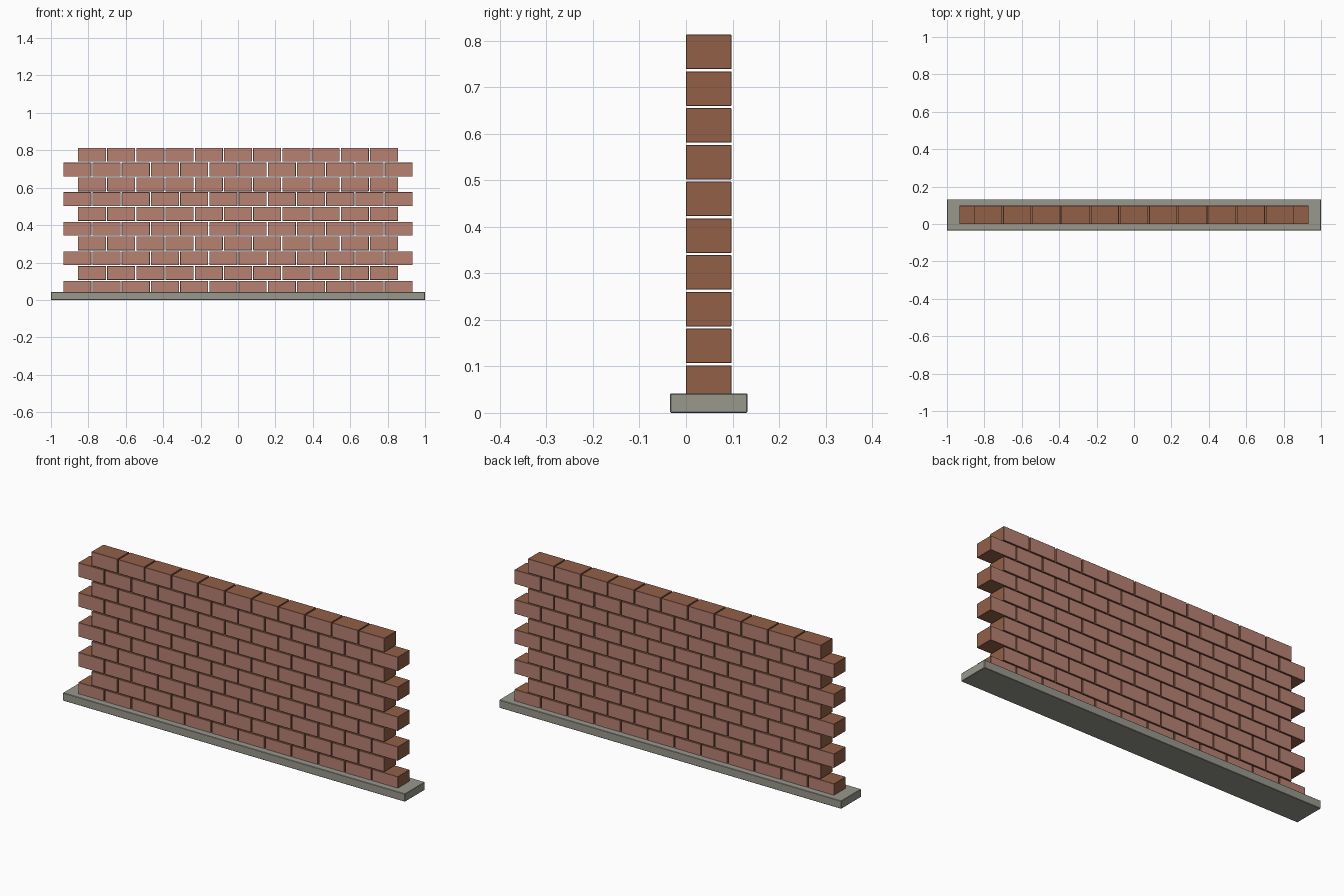
import bpy
import bmesh
from mathutils import Matrix, Vector

default = bpy.data.objects.get("Cube")
if default:
    bpy.data.objects.remove(default, do_unlink=True)


def material(name, rgb):
    mat = bpy.data.materials.new(name)
    mat.use_nodes = True
    colour = (*rgb, 1)
    mat.diffuse_color = colour
    mat.node_tree.nodes["Principled BSDF"].inputs["Base Color"].default_value = colour
    return mat


brick_face = material("pink brick face", (0.48, 0.22, 0.17))
brick_side = material("brown brick side", (0.29, 0.115, 0.064))
stone = material("grey stone", (0.32, 0.315, 0.27))


def block(name, centre, size, mats, bevel):
    """Box with slightly eased edges; faces towards +y and -y use the first material."""
    bm = bmesh.new()
    bmesh.ops.create_cube(bm, size=1, matrix=Matrix.Diagonal((*size, 1)))
    bm.normal_update()
    for f in bm.faces:
        f.material_index = 0 if abs(f.normal.y) > 0.5 else len(mats) - 1
    mesh = bpy.data.meshes.new(name)
    bm.to_mesh(mesh)
    bm.free()
    for m in mats:
        mesh.materials.append(m)
    obj = bpy.data.objects.new(name, mesh)
    obj.location = Vector(centre)
    bpy.context.collection.objects.link(obj)
    mod = obj.modifiers.new("eased edges", "BEVEL")
    mod.width = bevel
    mod.segments = 1
    return obj


WALL_Y = 0.049
BRICK = (0.15, 0.098, 0.074)
PITCH_X, PITCH_Z = 0.1562, 0.079
FIRST_Z = 0.065

# Stone footing under the wall
block("footing", (0, WALL_Y, 0.021), (2, 0.166, 0.042), [stone], 0.002)

# Ten courses in running bond, alternating twelve and eleven bricks
for row in range(10):
    count = 12 - row % 2
    start = -PITCH_X * (count - 1) / 2
    course = block(f"brick_course_{row + 1}", (start, WALL_Y, FIRST_Z + row * PITCH_Z),
                   BRICK, [brick_face, brick_side], 0.001)
    array = course.modifiers.new("bricks", "ARRAY")
    array.count = count
    array.use_relative_offset = False
    array.use_constant_offset = True
    array.constant_offset_displace = (PITCH_X, 0, 0)
